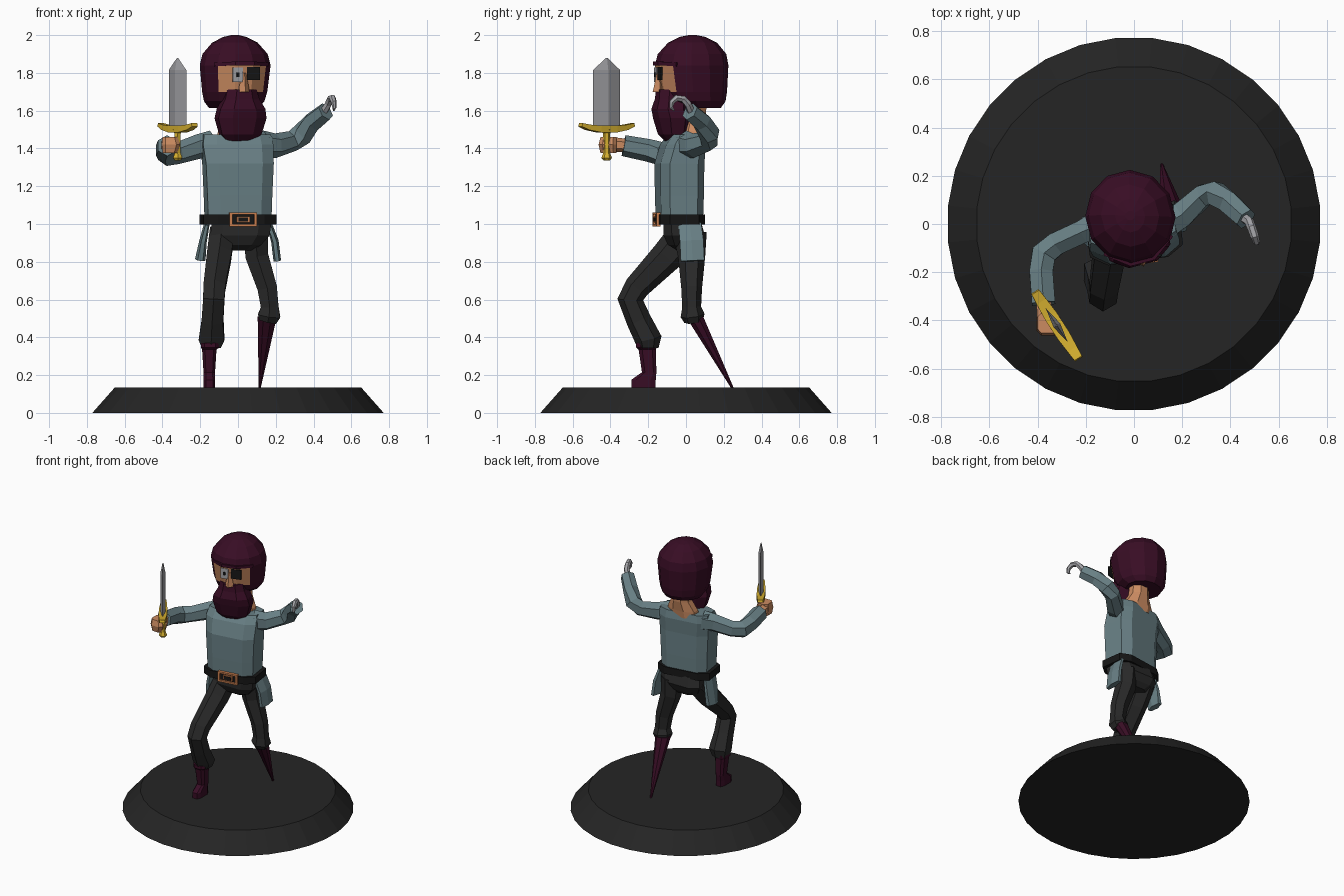
import bpy, bmesh, math
from mathutils import Vector

def material(name, rgb):
    m = bpy.data.materials.new(name)
    m.diffuse_color = (*rgb, 1)
    return m

BASE = material("base black", (0.018, 0.018, 0.018))
DARK = material("trouser charcoal", (0.022, 0.022, 0.022))
CLOTH = material("cloth teal grey", (0.14, 0.215, 0.235))
PLUM = material("dark plum", (0.040, 0.004, 0.018))
SKIN = material("skin", (0.60, 0.26, 0.12))
GOLD = material("gold", (0.68, 0.44, 0.03))
STEEL = material("steel", (0.36, 0.36, 0.38))
COPPER = material("copper", (0.62, 0.22, 0.08))
BLACK = material("belt black", (0.008, 0.008, 0.008))

def finish(name, bm, mat, loc=(0, 0, 0), yaw=0):
    bmesh.ops.recalc_face_normals(bm, faces=bm.faces)
    me = bpy.data.meshes.new(name)
    bm.to_mesh(me)
    bm.free()
    me.materials.append(mat)
    ob = bpy.data.objects.new(name, me)
    ob.location = loc
    ob.rotation_euler.z = math.radians(yaw)
    bpy.context.collection.objects.link(ob)
    return ob

def skin_rings(bm, rings):
    n = len(rings[0])
    vs = [[bm.verts.new(p) for p in r] for r in rings]
    for a, b in zip(vs, vs[1:]):
        for i in range(n):
            bm.faces.new((a[i], a[(i + 1) % n], b[(i + 1) % n], b[i]))
    bm.faces.new(vs[0])
    bm.faces.new(vs[-1])

def spow(v, e):
    return math.copysign(abs(v) ** e, v)

def section(n, e, half):
    """Unit outline: e=1 round, e<1 boxy; half turns it by half a side."""
    for i in range(n):
        a = 2 * math.pi * (i + (0.5 if half else 0)) / n
        yield spow(math.cos(a), e), spow(math.sin(a), e)

def loft(name, rings, mat, n=8, e=1.0, half=True, loc=(0, 0, 0), yaw=0):
    """Stack of level outlines: (x, y, z, rx, ry)."""
    bm = bmesh.new()
    skin_rings(bm, [[(x + rx * c, y + ry * s, z) for c, s in section(n, e, half)]
                    for x, y, z, rx, ry in rings])
    return finish(name, bm, mat, loc, yaw)

def limb(name, pts, mat, n=6, half=True, ref=(0, 0, 1), loc=(0, 0, 0), yaw=0):
    """Tube along a path: (x, y, z, radius_across, radius_up)."""
    P = [Vector(p[:3]) for p in pts]
    rings = []
    for i, p in enumerate(P):
        t = Vector((0, 0, 0))
        if i > 0:
            t += (p - P[i - 1]).normalized()
        if i < len(P) - 1:
            t += (P[i + 1] - p).normalized()
        u = t.cross(Vector(ref)).normalized()
        v = u.cross(t).normalized()
        rings.append([p + u * pts[i][3] * c + v * pts[i][4] * s for c, s in section(n, 1, half)])
    bm = bmesh.new()
    skin_rings(bm, rings)
    return finish(name, bm, mat, loc, yaw)

def box(name, c, size, mat, loc=(0, 0, 0), yaw=0):
    bm = bmesh.new()
    bmesh.ops.create_cube(bm, size=1)
    for v in bm.verts:
        v.co = Vector(c) + Vector(v.co[i] * size[i] for i in range(3))
    return finish(name, bm, mat, loc, yaw)

# Display base
loft("base", [(0, 0, 0, .775, .775), (0, 0, .135, .655, .655)], BASE, n=32)

# Torso, belt and buckle, turned slightly to one side
T = dict(loc=(0, -.035, 0), yaw=8)
loft("torso", [(0, 0, 1.00, .175, .115), (0, 0, 1.15, .18, .12), (0, 0, 1.32, .188, .122),
               (-.005, .02, 1.42, .195, .11), (-.005, .035, 1.475, .185, .085)], CLOTH, e=.5, **T)
loft("belt", [(0, 0, .998, .203, .125), (0, 0, 1.05, .203, .125)], BLACK, e=.5, **T)
for s in (-1, 1):
    box("buckle_side", (.01 + s * .066, -.123, 1.024), (.014, .022, .074), COPPER, **T)
    box("buckle_bar", (.01, -.123, 1.024 + s * .031), (.14, .022, .012), COPPER, **T)
box("buckle_plate", (.01, -.122, 1.024), (.07, .018, .034), COPPER, **T)
box("buckle_centre", (.01, -.124, 1.024), (.05, .022, .022), BLACK, **T)

# Tunic flaps at the hips
limb("flap_left", [(.165, .02, 1.0, .07, .015), (.195, .03, .91, .072, .02), (.208, .035, .805, .072, .02)],
     CLOTH, ref=(1, 0, 0))
limb("flap_right", [(-.165, -.04, 1.0, .07, .015), (-.185, -.03, .91, .072, .02), (-.2, -.02, .81, .06, .028)],
     CLOTH, ref=(1, 0, 0))

# Trousers
loft("hips", [(.02, -.02, 1.01, .165, .105), (.01, -.01, .94, .165, .115),
              (0, -.01, .89, .13, .09), (0, 0, .86, .08, .05)], DARK, e=.6)
limb("right_thigh", [(-.085, 0, .95, .075, .09), (-.10, -.10, .83, .075, .085),
                     (-.125, -.26, .665, .067, .068), (-.128, -.295, .60, .065, .068),
                     (-.135, -.25, .49, .066, .066), (-.14, -.20, .39, .078, .072),
                     (-.142, -.20, .345, .058, .055)], DARK, ref=(0, -1, .3))
limb("left_leg", [(.095, .02, .95, .075, .09), (.10, .03, .83, .07, .072), (.155, .03, .66, .06, .055),
                  (.168, .03, .56, .054, .05), (.165, .035, .515, .068, .064), (.158, .04, .485, .052, .05)],
     DARK, ref=(0, -1, 0))

# Boot and peg leg
loft("boot", [(-.152, -.225, .135, .033, .068), (-.152, -.225, .175, .033, .068),
              (-.152, -.195, .215, .032, .04), (-.152, -.205, .335, .04, .048),
              (-.148, -.21, .345, .05, .056), (-.148, -.21, .37, .05, .056)], PLUM, e=.6)
loft("peg_leg", [(.155, .045, .51, .055, .05), (.115, .245, .133, .006, .008)], PLUM)

# Arms
limb("right_arm", [(-.14, .0, 1.42, .07, .075), (-.21, -.03, 1.41, .055, .065), (-.32, -.08, 1.375, .055, .058),
                   (-.375, -.125, 1.37, .06, .063), (-.385, -.20, 1.39, .056, .06),
                   (-.375, -.33, 1.415, .056, .056)], CLOTH)
limb("left_arm", [(.13, .0, 1.42, .07, .075), (.20, .04, 1.415, .06, .065), (.29, .12, 1.44, .052, .056),
                  (.34, .125, 1.475, .056, .06), (.395, .085, 1.54, .052, .055),
                  (.465, .02, 1.595, .048, .05)], CLOTH)

# Hook in place of the left hand
limb("hook", [(.45, .03, 1.59, .022, .022), (.478, .01, 1.635, .02, .02), (.488, -.015, 1.662, .019, .019),
              (.50, -.05, 1.667, .018, .018), (.508, -.075, 1.645, .015, .015),
              (.51, -.078, 1.615, .011, .011), (.507, -.062, 1.60, .004, .004)], STEEL, ref=(1, .2, 0))

# Right hand: wrist, fist and fingers around the grip
limb("right_wrist", [(-.375, -.31, 1.415, .035, .035), (-.37, -.39, 1.42, .036, .04)], SKIN)
loft("right_fist", [(-.36, -.41, 1.375, .04, .045), (-.355, -.415, 1.42, .052, .05),
                    (-.36, -.41, 1.46, .042, .045)], SKIN, e=.6)

# Sword
S = dict(loc=(-.32, -.42, 0), yaw=-57)
loft("sword_blade", [(0, 0, 1.51, .085, .016), (0, 0, 1.815, .085, .016), (0, 0, 1.88, .004, .003)],
     STEEL, n=4, half=False, **S)
limb("sword_guard", [(-.165, 0, 1.525, .026, .013), (-.12, 0, 1.512, .032, .02), (-.05, 0, 1.503, .04, .025),
                     (.05, 0, 1.503, .04, .025), (.12, 0, 1.512, .032, .02), (.165, 0, 1.525, .026, .013)],
     GOLD, n=4, **S)
loft("sword_grip", [(0, 0, 1.335, .016, .016), (0, 0, 1.35, .028, .028), (0, 0, 1.375, .018, .018),
                    (0, 0, 1.48, .019, .019), (0, 0, 1.50, .035, .03)], GOLD, n=6, **S)

# Neck
loft("neck", [(0, .03, 1.44, .125, .06), (0, .035, 1.49, .115, .062), (0, .05, 1.56, .075, .06),
              (0, .05, 1.68, .07, .065)], SKIN)

# Hooded head, front faces between brow and mouth are bare skin
H = dict(loc=(-.015, .03, 0), yaw=15)
hood = loft("hood", [(0, .04, 1.615, .13, .115), (0, .02, 1.65, .16, .16), (0, .01, 1.70, .172, .178),
                     (0, 0, 1.84, .187, .195), (0, .002, 1.90, .172, .182), (0, .005, 1.96, .12, .13),
                     (0, .005, 1.99, .062, .07), (0, .005, 2.0, .02, .02)], PLUM, n=12, **H)
hood.data.materials.append(SKIN)
for f in hood.data.polygons:
    if 1.70 < f.center.z < 1.84 and f.normal.y < -.65:
        f.material_index = 1

# Brow rim of the hood
limb("hood_rim", [(-.145, -.12, 1.845, .01, .014), (-.05, -.192, 1.85, .01, .014),
                  (.05, -.192, 1.85, .01, .014), (.145, -.12, 1.845, .01, .014)], PLUM, n=4, **H)

# Face: nose, eye, eye patch
loft("nose", [(0, -.182, 1.70, .03, .032), (0, -.18, 1.73, .026, .026), (0, -.182, 1.80, .01, .01)],
     SKIN, n=4, half=False, **H)
box("eye", (-.035, -.186, 1.79), (.055, .008, .075), STEEL, **H)
box("pupil", (-.035, -.191, 1.79), (.016, .006, .022), BLACK, **H)
box("eye_patch", (.05, -.186, 1.797), (.07, .009, .07), BLACK, **H)

# Beard scarf hanging over the chest
loft("beard", [(0, -.10, 1.43, .075, .03), (0, -.105, 1.475, .115, .07), (0, -.11, 1.56, .14, .09),
               (0, -.12, 1.61, .13, .09), (0, -.11, 1.66, .10, .085), (0, -.10, 1.712, .085, .09)],
     PLUM, e=.8, **H)
